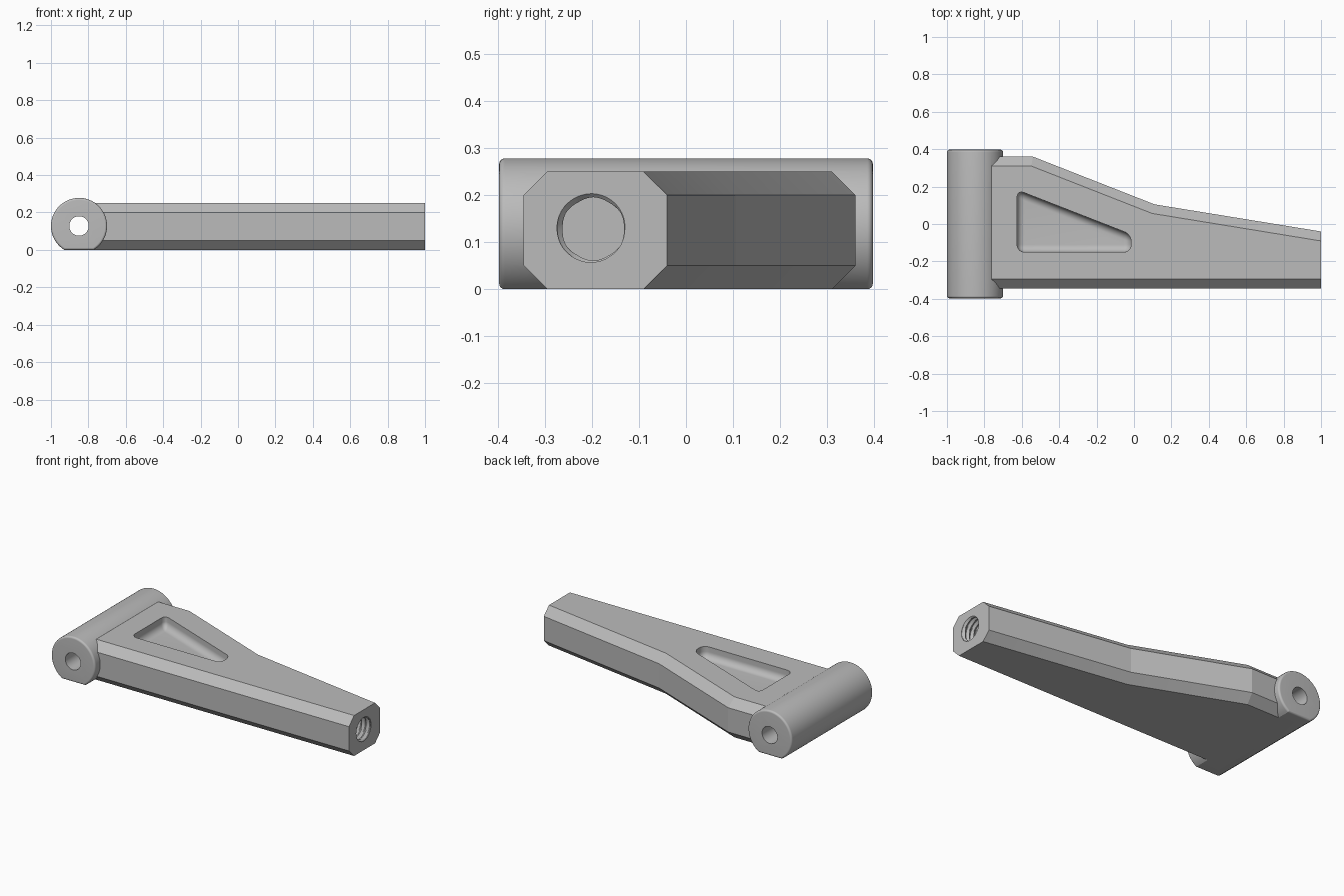
import bpy, bmesh
from math import sin, cos, pi, radians, asin
from mathutils import Vector

if "Cube" in bpy.data.objects:
    bpy.data.objects.remove(bpy.data.objects["Cube"], do_unlink=True)

grey = bpy.data.materials.new("plain_grey")
grey.use_nodes = True
colour = (0.5, 0.5, 0.5, 1)
grey.diffuse_color = colour
grey.node_tree.nodes["Principled BSDF"].inputs["Base Color"].default_value = colour


def finish(name, bm):
    bmesh.ops.recalc_face_normals(bm, faces=bm.faces)
    mesh = bpy.data.meshes.new(name)
    bm.to_mesh(mesh)
    bm.free()
    mesh.materials.append(grey)
    obj = bpy.data.objects.new(name, mesh)
    bpy.context.collection.objects.link(obj)
    return obj


def prism(name, points, sweep, pick=None, width=0.0, segments=1):
    """Extrude a closed outline, then bevel the edges whose two ends satisfy pick."""
    bm = bmesh.new()
    face = bm.faces.new([bm.verts.new(p) for p in points])
    ext = bmesh.ops.extrude_face_region(bm, geom=[face])
    moved = [v for v in ext["geom"] if isinstance(v, bmesh.types.BMVert)]
    bmesh.ops.translate(bm, verts=moved, vec=sweep)
    bmesh.ops.recalc_face_normals(bm, faces=bm.faces)
    if pick:
        edges = [e for e in bm.edges if pick(e.verts[0].co, e.verts[1].co)]
        bmesh.ops.bevel(bm, geom=edges, offset=width, segments=segments,
                        profile=0.5, affect='EDGES', clamp_overlap=False)
    return finish(name, bm)


def combine(target, other, operation):
    mod = target.modifiers.new(operation.lower(), 'BOOLEAN')
    mod.operation, mod.object, mod.solver = operation, other, 'EXACT'
    bpy.ops.object.select_all(action='DESELECT')
    bpy.context.view_layer.objects.active = target
    target.select_set(True)
    bpy.ops.object.modifier_apply(modifier=mod.name)
    bpy.data.objects.remove(other, do_unlink=True)


PIVOT_X, PIVOT_Z, RADIUS = -0.85, 0.128, 0.15

# Tapering arm with chamfered long edges
outline = [(PIVOT_X, -0.345), (1, -0.345), (1, -0.04), (0.11, 0.105),
           (-0.54, 0.36), (PIVOT_X, 0.36)]
arm = prism("suspension_arm", [(x, y, 0) for x, y in outline], Vector((0, 0, 0.25)),
            lambda a, b: abs(a.z - b.z) < 1e-4 and abs(a.x - b.x) > 1e-4, 0.05)

# Hinge barrel with a flat underside and rounded rims
start = -asin(PIVOT_Z / RADIUS)
steps = 60
angles = [start + (pi - 2 * start) * i / steps for i in range(steps + 1)]
barrel = prism("hinge_barrel",
               [(PIVOT_X + RADIUS * cos(a), -0.397, PIVOT_Z + RADIUS * sin(a)) for a in angles],
               Vector((0, 0.794, 0)), lambda a, b: abs(a.y - b.y) < 1e-4, 0.012, 9)
combine(arm, barrel, 'UNION')

# Hinge pin bore
bore = prism("pin_bore",
             [(PIVOT_X + 0.052 * cos(i * pi / 24), -0.5, PIVOT_Z + 0.052 * sin(i * pi / 24))
              for i in range(48)], Vector((0, 1, 0)))
combine(arm, bore, 'DIFFERENCE')

# Triangular pocket with rounded floor
corners = [(-0.625, -0.15), (-0.015, -0.15), (-0.015, -0.056), (-0.625, 0.182)]
pocket = prism("pocket", [(x, y, 0.18) for x, y in corners], Vector((0, 0, 0.2)),
               lambda a, b: min(a.z, b.z) < 0.2, 0.04, 10)
combine(arm, pocket, 'DIFFERENCE')

# Threaded socket in the narrow end: a helical ridge on a round cutter
PITCH, SIDES, PER_TURN, TURNS = 0.03, 48, 6, 14
bm = bmesh.new()
rings = []
for k in range(PER_TURN * TURNS + 1):
    ring = []
    for i in range(SIDES):
        phase = (k / PER_TURN - i / SIDES) % 1
        r = 0.065 + 0.013 * min(1, 2.4 * abs(phase - 0.5))
        a = 2 * pi * i / SIDES
        ring.append(bm.verts.new((1.013 - k * PITCH / PER_TURN,
                                  -0.197 + r * cos(a), 0.128 + r * sin(a))))
    rings.append(ring)
for lower, upper in zip(rings, rings[1:]):
    for i in range(SIDES):
        j = (i + 1) % SIDES
        bm.faces.new((lower[i], lower[j], upper[j], upper[i]))
bm.faces.new(rings[0])
bm.faces.new(rings[-1])
bmesh.ops.triangulate(bm, faces=[f for f in bm.faces if len(f.verts) == 4])
combine(arm, finish("thread_cutter", bm), 'DIFFERENCE')

# Smooth the round surfaces and keep the creases
bpy.ops.object.shade_smooth_by_angle(angle=radians(11))
